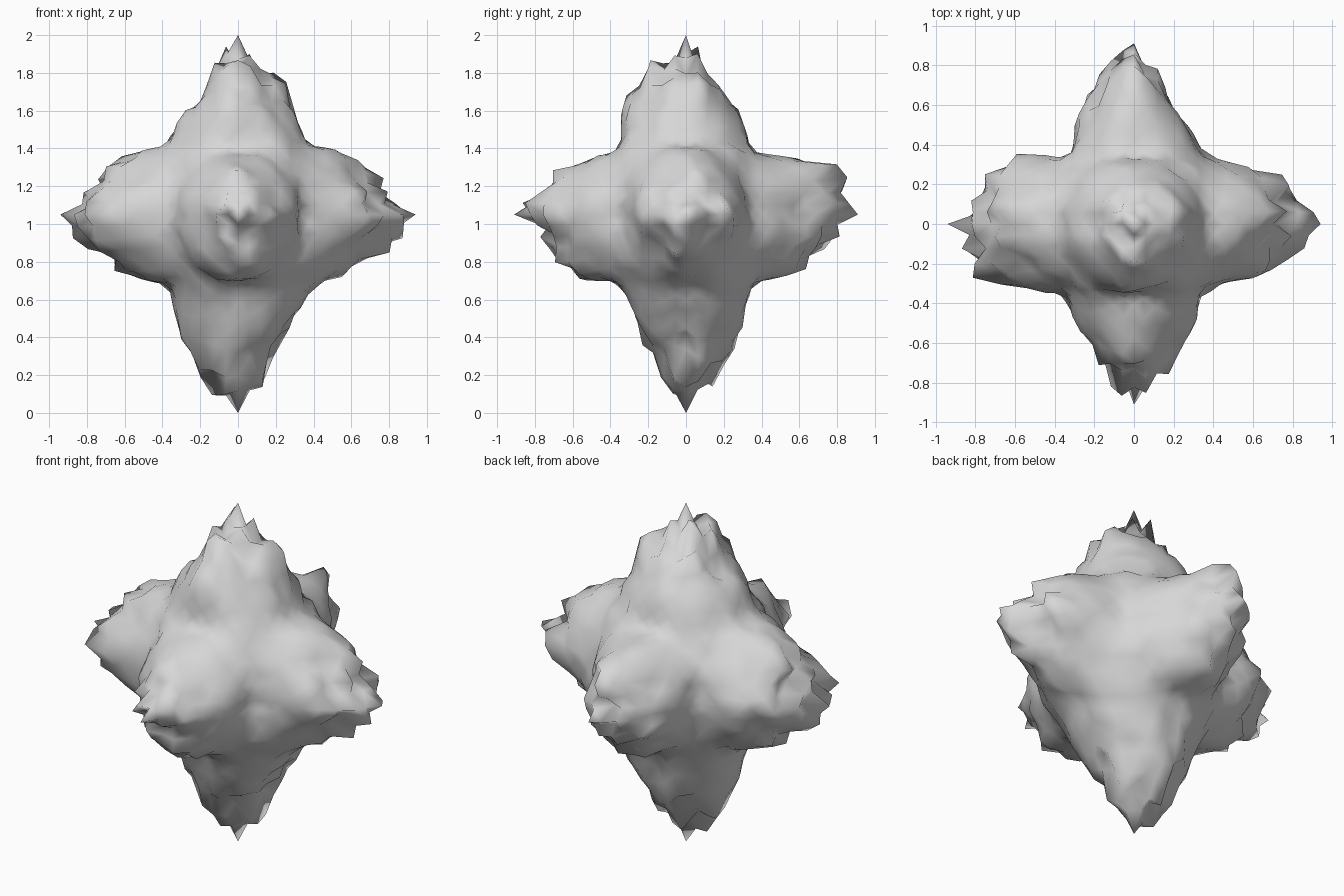
import bpy, bmesh, math, random
from mathutils import Vector, noise

if "Cube" in bpy.data.objects:
    bpy.data.objects.remove(bpy.data.objects["Cube"])

random.seed(4)
CENTRE_Z = 1.05
ANGLES = (0, 8, 18, 30, 45, 90)      # degrees away from a spike's axis

# How flat the face between three spikes is, keyed by the signs of x, y, z
FACE_FILL = {(1, -1, 1): .75, (-1, 1, 1): .5, (1, 1, -1): .75, (-1, -1, 1): .55,
             (-1, -1, -1): .4, (1, -1, -1): .7, (1, 1, 1): .35, (-1, 1, -1): .5}
# Spike tips, keyed by (axis, sign)
TIPS = {(0, 1): .94, (0, -1): .94, (1, 1): .91, (1, -1): .91, (2, 1): .95, (2, -1): 1.05}
# Radii at 8, 18, 30, 45 degrees: two rows per side axis, positive then negative
FLANKS = {
    (0, 1): {1: ((.80, .78, .60, .50), (.83, .73, .59, .485)),
             2: ((.80, .74, .67, .54), (.87, .74, .64, .57))},
    (0, -1): {1: ((.80, .76, .69, .465), (.85, .82, .66, .50)),
              2: ((.81, .74, .66, .54), (.83, .75, .66, .54))},
    (1, 1): {0: ((.80, .62, .56, .50), (.79, .71, .59, .465)),
             2: ((.89, .80, .62, .49), (.80, .71, .67, .52))},
    (1, -1): {0: ((.80, .69, .61, .485), (.79, .66, .59, .50)),
              2: ((.77, .71, .60, .505), (.78, .72, .70, .515))},
    (2, 1): {0: ((.80, .75, .63, .54), (.82, .63, .61, .54)),
             1: ((.73, .68, .60, .49), (.80, .80, .67, .505))},
    (2, -1): {0: ((.89, .70, .62, .57), (.95, .79, .65, .54)),
              1: ((.93, .80, .60, .52), (.83, .72, .56, .515))},
}


def sign(c):
    return 1 if c >= 0 else -1


def along(radii, angle):
    """Radius at an angle, interpolated between the profile points."""
    for a0, a1, r0, r1 in zip(ANGLES, ANGLES[1:], radii, radii[1:]):
        if angle <= a1:
            return r0 + (r1 - r0) * (angle - a0) / (a1 - a0)
    return radii[-1]


def spike_radius(d, axis):
    """Radius that one spike gives in direction d."""
    key = (axis, sign(d[axis]))
    angle = math.degrees(math.acos(min(1, abs(d[axis]))))
    if angle < 0.01:
        return TIPS[key]
    side = 1 - d[axis] ** 2
    total, turn = 0, 4
    for other, rows in FLANKS[key].items():
        row = rows[0] if d[other] >= 0 else rows[1]
        share = d[other] ** 2 / side
        turn *= share
        total += share * along((TIPS[key], *row, row[-1]), angle)
    # Between the ridges the spike runs into a flat octahedral face
    flat = 1 / sum(abs(c) / TIPS[i, sign(c)] for i, c in enumerate(d))
    blend = FACE_FILL[tuple(sign(c) for c in d)] * turn
    return total * (1 - blend) + flat * blend


def radius(d):
    weights = [abs(c) ** 8 for c in d]
    r = sum(w * spike_radius(d, i) for i, w in enumerate(weights) if w > 1e-6) / sum(weights)
    if max(abs(c) for c in d) > 0.9999:
        return r
    # Lumps everywhere, jagged points on the outer parts
    lumps = 0.02 * noise.noise(d * 4.5) + 0.03 * noise.noise(d * 10 + Vector((7, 3, 1)))
    jag = random.uniform(-1, 1) * 0.065 * min(1, max(0, (r - 0.6) / 0.2))
    return r - 0.015 + lumps + jag


# Octahedral ball pushed out into six rough spikes
bm = bmesh.new()
ends = {(i, s): bm.verts.new([s if k == i else 0 for k in range(3)])
        for i in range(3) for s in (1, -1)}
for sx in (1, -1):
    for sy in (1, -1):
        for sz in (1, -1):
            bm.faces.new((ends[0, sx], ends[1, sy], ends[2, sz]))
bmesh.ops.subdivide_edges(bm, edges=bm.edges[:], cuts=15, use_grid_fill=True)
bmesh.ops.triangulate(bm, faces=bm.faces[:])
for v in bm.verts:
    d = v.co.normalized()
    v.co = d * radius(d) + Vector((0, 0, CENTRE_Z))
bmesh.ops.recalc_face_normals(bm, faces=bm.faces[:])
for f in bm.faces:
    f.smooth = True

mesh = bpy.data.meshes.new("spiky_rock")
bm.to_mesh(mesh)
bm.free()
rock = bpy.data.objects.new("spiky_rock", mesh)
bpy.context.collection.objects.link(rock)

stone = bpy.data.materials.new("pale_grey_stone")
stone.diffuse_color = (0.68, 0.68, 0.68, 1)
stone.use_nodes = True
stone.node_tree.nodes["Principled BSDF"].inputs["Base Color"].default_value = stone.diffuse_color
mesh.materials.append(stone)
